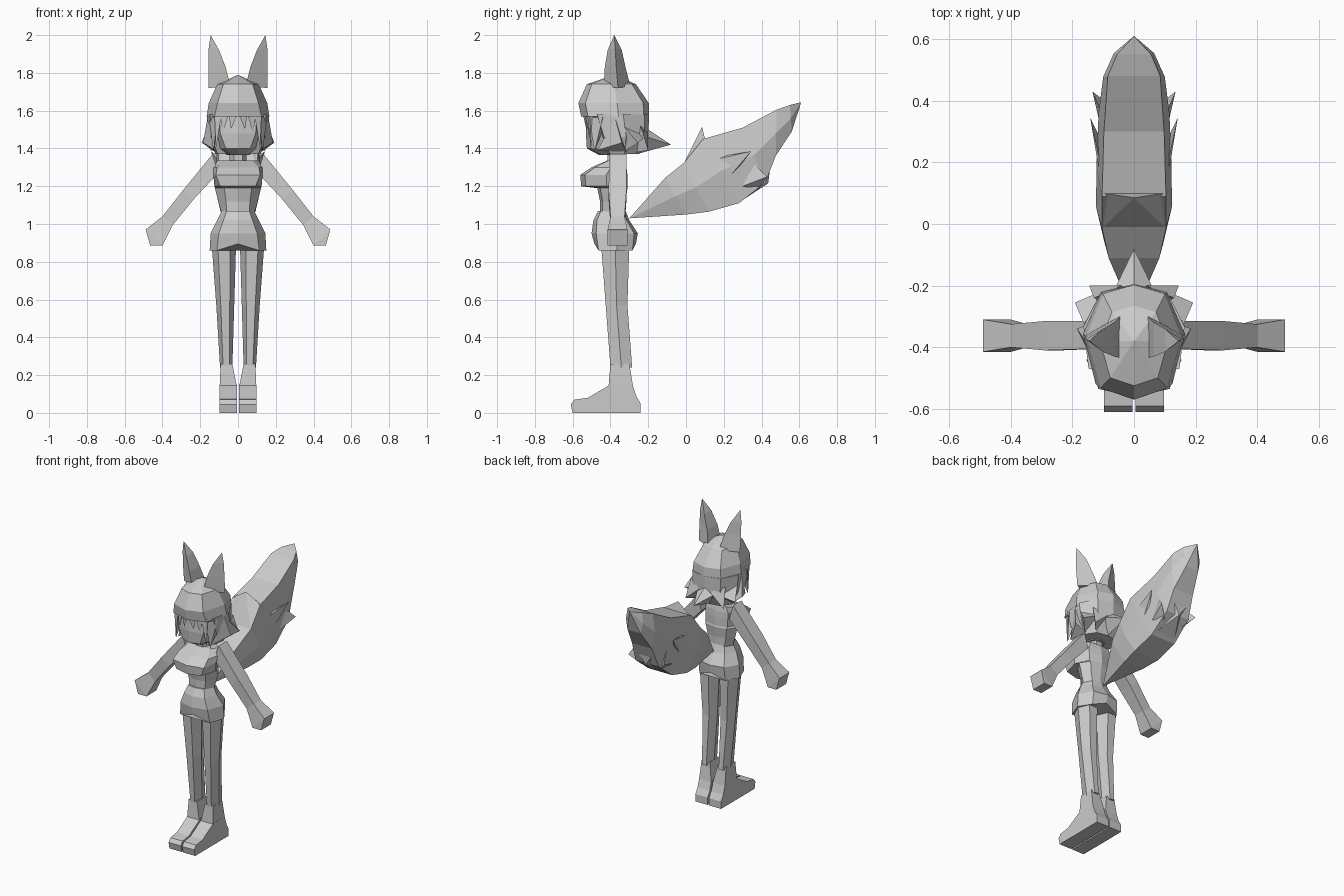
import bpy, bmesh, math
from mathutils import Vector

grey = bpy.data.materials.new("plain grey")
grey.diffuse_color = (0.6, 0.6, 0.6, 1)


def loft(name, rings, both=False):
    """Skin flat faces through rings of points; a one-point ring makes a tip."""
    for s in ((1, -1) if both else (1,)):
        bm = bmesh.new()
        vr = [[bm.verts.new((p[0] * s, p[1], p[2])) for p in r] for r in rings]
        for a, b in zip(vr, vr[1:]):
            n = max(len(a), len(b))
            for i in range(n):
                j = (i + 1) % n
                if len(a) == 1:
                    bm.faces.new((a[0], b[i], b[j]))
                elif len(b) == 1:
                    bm.faces.new((a[i], a[j], b[0]))
                else:
                    bm.faces.new((a[i], a[j], b[j], b[i]))
        for r in (vr[0], vr[-1]):
            if len(r) > 2:
                bm.faces.new(r)
        bmesh.ops.recalc_face_normals(bm, faces=bm.faces)
        full = name + (("_left" if s > 0 else "_right") if both else "")
        me = bpy.data.meshes.new(full)
        bm.to_mesh(me)
        bm.free()
        me.materials.append(grey)
        bpy.context.collection.objects.link(bpy.data.objects.new(full, me))


def spike(name, base, tip, both=True):
    loft(name, [base, [tip]], both)


def body_ring(z, f, b, w, k=0.7, lift=0.0):
    """Eight-sided body section: front y, back y, half width, front corner ratio."""
    d = b - f
    half = [(k * w, f + .1 * d, z), (w, f + .55 * d, z), (.65 * w, b - .08 * d, z)]
    return ([(0, f, z + lift)] + half + [(0, b, z + lift)]
            + [(-x, y, q) for x, y, q in reversed(half)])


def hex_ring(x0, x1, y0, y1, z):
    """Six-sided limb section filling the given x and y extents."""
    cx, cy, rx, ry = (x0 + x1) / 2, (y0 + y1) / 2, (x1 - x0) / 2, (y1 - y0) / 2
    return [(cx + rx * math.cos(a), cy + ry / .866 * math.sin(a), z)
            for a in (i * math.pi / 3 for i in range(6))]


# legs
loft("leg", [hex_ring(.01, .14, -.45, -.30, .90),
             hex_ring(.02, .115, -.425, -.31, .57),
             hex_ring(.03, .095, -.40, -.285, .24)], True)

# boots: shaft and sloped shoe, sections from top to sole
def quad(x0, x1, y0, y1, zf, zb):
    return [(x0, y0, zf), (x1, y0, zf), (x1, y1, zb), (x0, y1, zb)]

loft("boot_shaft", [quad(.03, .092, -.40, -.30, .26, .26),
                    quad(.006, .097, -.41, -.28, .14, .14),
                    quad(.006, .097, -.42, -.25, .05, .05)], True)
shoe = [(-.60, 0), (-.61, .045), (-.59, .07), (-.52, .08), (-.40, .15),
        (-.30, .15), (-.24, .05), (-.24, 0)]
loft("shoe", [[(x, y, z) for y, z in shoe] for x in (.005, .097)], True)

# shorts with raised middle hem
loft("shorts", [body_ring(1.07, -.465, -.32, .085),
                body_ring(1.02, -.49, -.30, .11),
                body_ring(.95, -.50, -.255, .145),
                body_ring(.86, -.485, -.265, .15, .75, .035)])

# torso with chest
loft("torso", [body_ring(1.05, -.455, -.32, .085),
               body_ring(1.12, -.455, -.32, .105, .6),
               body_ring(1.19, -.47, -.31, .122, .6),
               body_ring(1.20, -.555, -.31, .125, .75),
               body_ring(1.26, -.56, -.31, .13, .9),
               body_ring(1.30, -.50, -.315, .13, .85),
               body_ring(1.335, -.42, -.325, .11, .7)])
loft("neck", [hex_ring(-.045, .045, -.415, -.335, z) for z in (1.30, 1.42)])

# arms: four-sided sections given by outer and inner edge in x and z
def arm_ring(xo, zo, xi, zi, y0, y1):
    return [(xo, y0, zo), (xo, y1, zo), (xi, y1, zi), (xi, y0, zi)]

loft("arm", [arm_ring(.135, 1.37, .105, 1.27, -.405, -.315),
             arm_ring(.29, 1.18, .235, 1.13, -.41, -.315),
             arm_ring(.40, 1.04, .345, .995, -.40, -.325)], True)
loft("hand", [arm_ring(.40, 1.04, .345, .995, -.40, -.325),
              arm_ring(.49, .97, .40, .885, -.415, -.31),
              arm_ring(.487, .965, .465, .885, -.415, -.31)], True)

# face
loft("face", [body_ring(1.62, -.525, -.30, .13, .75),
              body_ring(1.48, -.53, -.30, .125, .75),
              body_ring(1.40, -.525, -.30, .10, .65),
              body_ring(1.365, -.46, -.32, .06, .6)])

# hair: cap, back mass, fringe and points
loft("hair_cap", [[(0, -.38, 1.79)],
                  body_ring(1.74, -.525, -.265, .11),
                  body_ring(1.64, -.57, -.197, .155),
                  body_ring(1.57, -.555, -.195, .166, .75)])
loft("hair_back", [body_ring(1.58, -.50, -.195, .164, .9),
                   body_ring(1.46, -.46, -.20, .158, .9),
                   body_ring(1.37, -.42, -.25, .12, .9)])
for i, (x, w, z) in enumerate([(.025, .025, 1.50), (.07, .022, 1.47), (.105, .02, 1.40)]):
    y = -.555 + x * .3
    spike("fringe_%d" % i, [(x - w, y, 1.59), (x + w, y + .015, 1.59), (x, y + .05, 1.59)],
          (x + .012, y + .02, z))
spike("side_lock", [(.162, -.375, 1.56), (.12, -.47, 1.39), (.12, -.315, 1.38)], (.185, -.34, 1.43))
spike("rear_side_point", [(.155, -.34, 1.53), (.12, -.33, 1.38), (.11, -.22, 1.46)], (.192, -.255, 1.43))
spike("front_lock", [(.155, -.44, 1.57), (.11, -.51, 1.56), (.11, -.44, 1.50)], (.13, -.485, 1.38))
spike("nape_point", [(.13, -.24, 1.52), (.09, -.26, 1.38), (.04, -.20, 1.48)], (.145, -.20, 1.39))
spike("back_point", [(-.06, -.205, 1.46), (0, -.20, 1.50), (.06, -.205, 1.46), (0, -.26, 1.37)],
      (0, -.08, 1.42), False)

# ears
loft("ear", [[(.04, -.295, 1.73), (.155, -.36, 1.72), (.04, -.435, 1.73)],
             [(.065, -.32, 1.83), (.157, -.37, 1.84), (.065, -.43, 1.83)],
             [(.10, -.34, 1.92), (.155, -.375, 1.93), (.10, -.415, 1.92)],
             [(.145, -.38, 2.0)]], True)

# tail: bottom point, top point and half width of each section
def tail_ring(by, bz, ty, tz, w):
    b, t = Vector((0, by, bz)), Vector((0, ty, tz))
    def at(x, f):
        p = b.lerp(t, f)
        return (x, p.y, p.z)
    half = [at(.75 * w, 0), at(w, .5), at(.85 * w, 1)]
    return half + [(-x, y, z) for x, y, z in reversed(half)]

loft("tail", [[(0, -.30, 1.03)],
              tail_ring(0, 1.05, -.11, 1.245, .097),
              tail_ring(.12, 1.065, -.01, 1.325, .123),
              tail_ring(.28, 1.11, .09, 1.45, .122),
              tail_ring(.42, 1.22, .30, 1.51, .115),
              tail_ring(.475, 1.36, .48, 1.605, .10),
              tail_ring(.56, 1.49, .55, 1.63, .065),
              [(0, .61, 1.645)]])
spike("tail_top_point", [(-.10, -.01, 1.325), (.10, -.01, 1.325), (.10, .10, 1.45), (-.10, .10, 1.45)],
      (0, .085, 1.515), False)
spike("tail_bottom_point", [(-.08, .29, 1.12), (.08, .29, 1.12), (.08, .45, 1.33), (-.08, .45, 1.33)],
      (0, .435, 1.215), False)
spike("tail_side_point", [(.11, .15, 1.34), (.11, .20, 1.36), (.11, .28, 1.30), (.11, .22, 1.24)],
      (.142, .345, 1.385))
spike("tail_rear_point", [(.105, .30, 1.20), (.105, .36, 1.32), (.07, .38, 1.18)],
      (.135, .43, 1.25))
